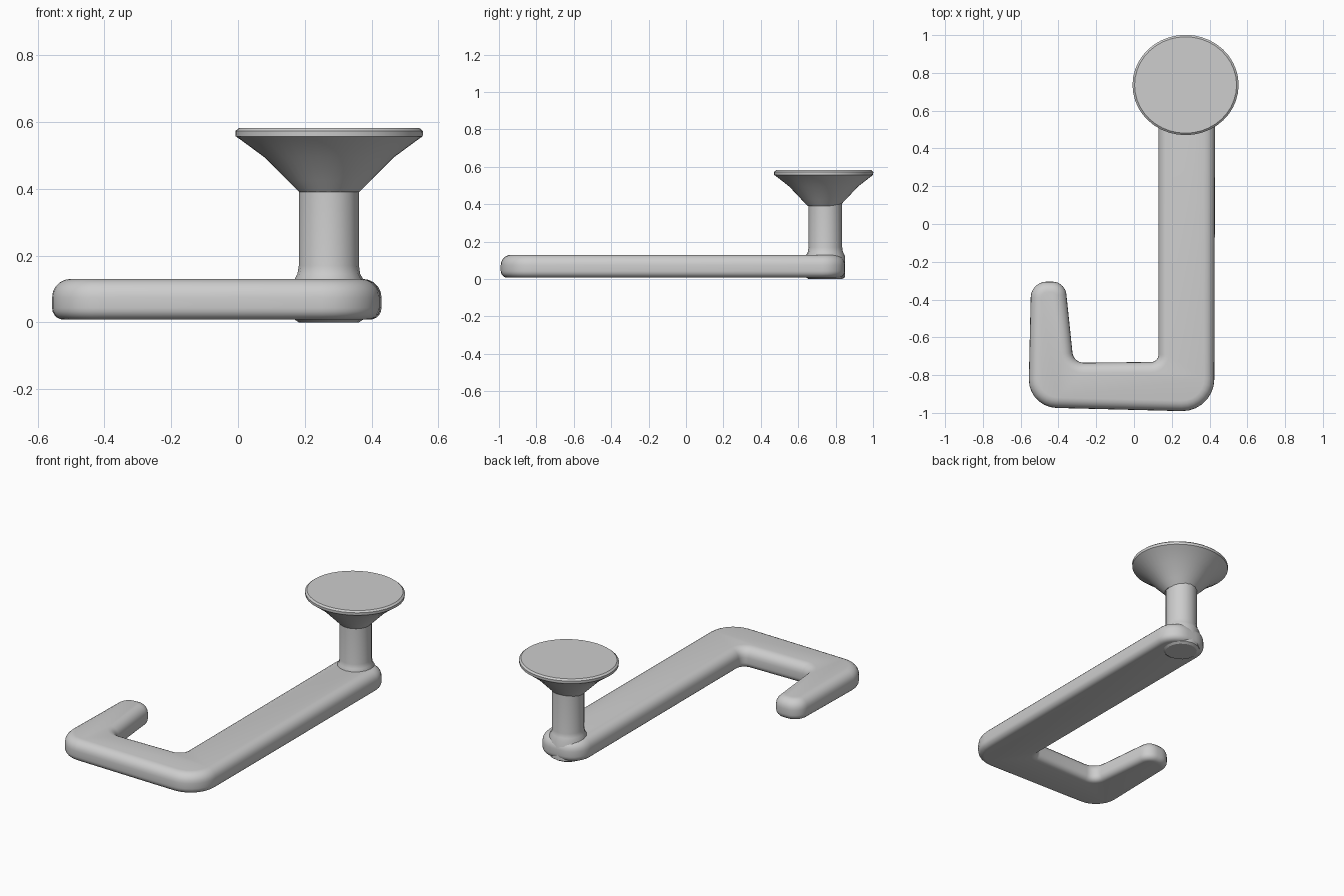
import bpy, bmesh, math
from mathutils import Vector

cube = bpy.data.objects.get("Cube")
if cube:
    bpy.data.objects.remove(cube, do_unlink=True)

grey = bpy.data.materials.new("plain grey")
grey.use_nodes = True
colour = (0.61, 0.61, 0.61, 1)
grey.diffuse_color = colour
grey.node_tree.nodes["Principled BSDF"].inputs["Base Color"].default_value = colour


def finish(bm, name, angle):
    bmesh.ops.recalc_face_normals(bm, faces=bm.faces)
    mesh = bpy.data.meshes.new(name)
    bm.to_mesh(mesh)
    bm.free()
    mesh.materials.append(grey)
    obj = bpy.data.objects.new(name, mesh)
    bpy.context.collection.objects.link(obj)
    bpy.ops.object.select_all(action='DESELECT')
    obj.select_set(True)
    bpy.context.view_layer.objects.active = obj
    bpy.ops.object.shade_smooth_by_angle(angle=math.radians(angle))


def rounded(corners, steps=7):
    """Round every (x, y, radius) corner of an outline with an arc."""
    points = []
    for i, (x, y, r) in enumerate(corners):
        p = Vector((x, y))
        a = (Vector(corners[i - 1][:2]) - p).normalized()
        b = (Vector(corners[(i + 1) % len(corners)][:2]) - p).normalized()
        half = a.angle(b) / 2
        middle = (a + b).normalized()
        centre = p + middle * r / math.sin(half)
        # Sweep the arc around the direction that points at the corner
        turn = math.pi / 2 - half
        side = Vector((-middle.y, middle.x))
        if side.dot(a) < 0:
            side = -side
        for k in range(steps + 1):
            t = turn * (1 - 2 * k / steps)
            points.append(centre + (side * math.sin(t) - middle * math.cos(t)) * r)
    return points


def lathe(name, profile, centre, sides, stretch=1.0):
    bm = bmesh.new()
    rings = []
    for r, z in profile:
        rings.append([bm.verts.new((centre[0] + r * math.cos(t), centre[1] + stretch * r * math.sin(t), z))
                      for t in (math.tau * i / sides for i in range(sides))])
    for low, high in zip(rings, rings[1:]):
        for i in range(sides):
            j = (i + 1) % sides
            bm.faces.new((low[i], low[j], high[j], high[i]))
    bm.faces.new(rings[0])
    bm.faces.new(rings[-1])
    finish(bm, name, 30)


# Flat hooked bar: long arm, cross piece and short tapering tip
outline = rounded([
    (0.13, 0.85, 0.12), (0.43, 0.85, 0.12), (0.425, -0.995, 0.17),
    (-0.56, -0.97, 0.15), (-0.545, -0.305, 0.085), (-0.365, -0.305, 0.075),
    (-0.32, -0.735, 0.06), (0.13, -0.73, 0.04)])
bm = bmesh.new()
base = bm.faces.new([bm.verts.new((p.x, p.y, 0.008)) for p in outline])
top = bmesh.ops.extrude_face_region(bm, geom=[base], use_keep_orig=True)
bmesh.ops.translate(bm, vec=(0, 0, 0.122), verts=[v for v in top["geom"] if isinstance(v, bmesh.types.BMVert)])
bmesh.ops.recalc_face_normals(bm, faces=bm.faces)
for height, width in ((0.13, 0.055), (0.008, 0.035)):
    rim = [e for e in bm.edges if all(abs(v.co.z - height) < 1e-4 for v in e.verts)]
    bmesh.ops.bevel(bm, geom=rim, offset=width, segments=5, profile=0.5, affect='EDGES')
finish(bm, "hooked_bar", 50)

# Round post, flared at its foot and reaching just through the bar
lathe("post", [(0.09, 0.0), (0.105, 0.01), (0.105, 0.125), (0.094, 0.145), (0.09, 0.17), (0.09, 0.41)],
      (0.272, 0.745), 16)

# Flared round head with a thin rim and a flat top
lathe("flared_head", [(0.09, 0.39), (0.125, 0.425), (0.195, 0.495), (0.26, 0.543),
                      (0.28, 0.557), (0.281, 0.573), (0.27, 0.582)],
      (0.273, 0.736), 40, stretch=0.945)
